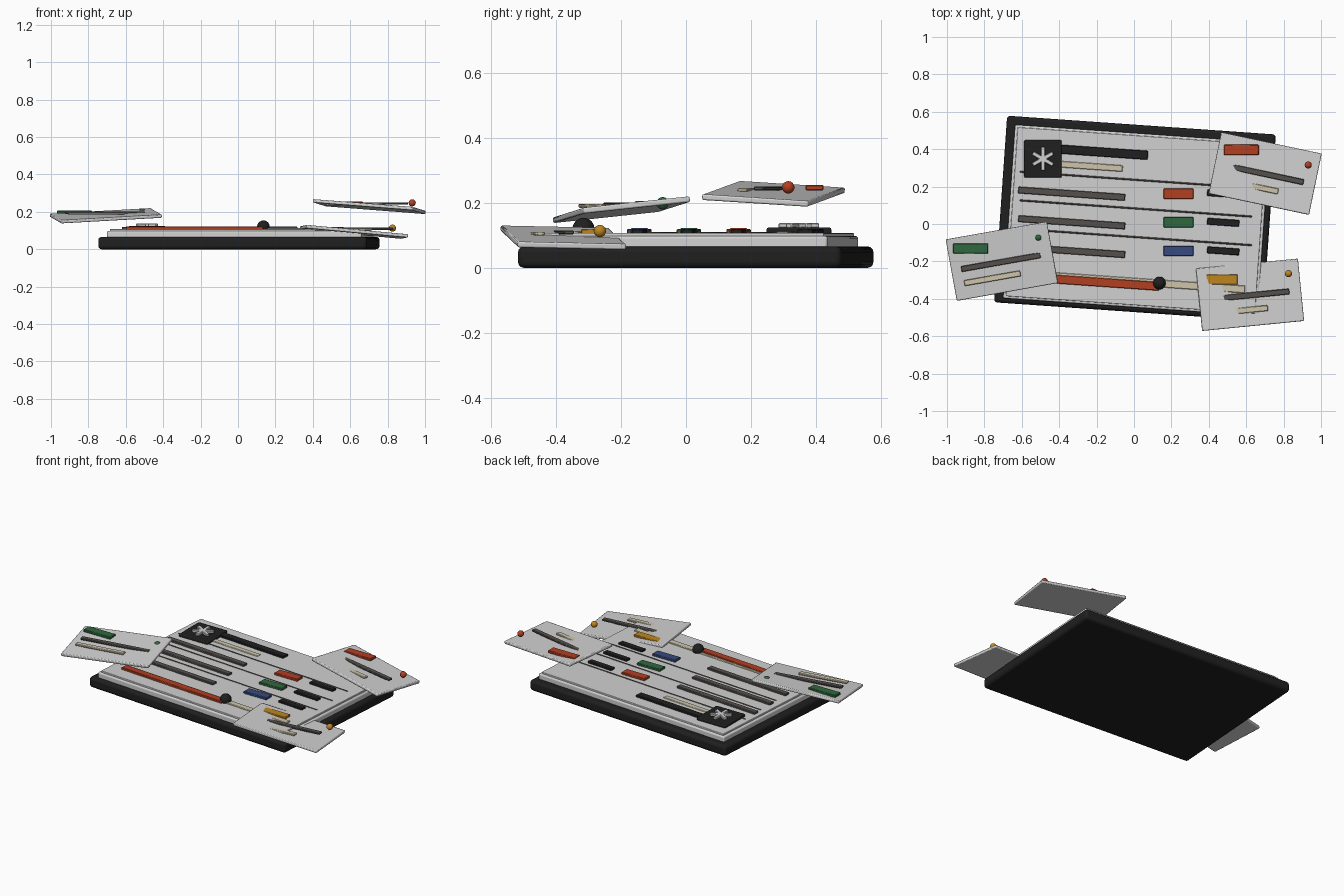
import bpy
from math import radians, atan, sin, cos
from mathutils import Matrix, Vector

cube = bpy.data.objects.get("Cube")
if cube:
    bpy.data.objects.remove(cube, do_unlink=True)


def material(name, r, g, b):
    m = bpy.data.materials.new(name)
    m.use_nodes = True
    m.diffuse_color = (r, g, b, 1)
    m.node_tree.nodes["Principled BSDF"].inputs["Base Color"].default_value = (r, g, b, 1)
    return m


BLACK = material("black", .014, .014, .015)
PAPER = material("paper", .64, .64, .64)
GREY = material("dark_grey", .09, .08, .075)
BEIGE = material("beige", .62, .56, .41)
RED = material("red", .45, .05, .016)
GREEN = material("green", .03, .14, .05)
BLUE = material("blue", .04, .07, .21)
AMBER = material("amber", .52, .24, .015)

TILT = radians(-4)      # yaw shared by the tablet and its bars
TOP = .108              # height of the page surface


def finish(obj, name, mat):
    obj.name = name
    obj.data.materials.append(mat)
    bpy.ops.object.shade_smooth_by_angle(angle=radians(35))


def box(name, mat, centre, size, rot=None, bevel=.004, segments=2):
    """Bevelled block; rot is a yaw angle or a rotation matrix."""
    bpy.ops.mesh.primitive_cube_add(size=1)
    o = bpy.context.object
    o.data.transform(Matrix.Diagonal((*size, 1)))
    if not isinstance(rot, Matrix):
        rot = Matrix.Rotation(rot or 0, 4, 'Z')
    o.matrix_world = Matrix.Translation(centre) @ rot
    finish(o, name, mat)
    mod = o.modifiers.new("soft_edges", 'BEVEL')
    mod.width, mod.segments = bevel, segments
    return o


def bar(name, mat, x, y, top, length, width, yaw=TILT, depth=.016):
    """Flat bar given by the height of its upper face."""
    return box(name, mat, (x, y, top - depth / 2), (length, width, depth), yaw, .003, 1)


def ball(name, mat, centre, radius):
    bpy.ops.mesh.primitive_uv_sphere_add(segments=24, ring_count=12, radius=radius, location=centre)
    finish(bpy.context.object, name, mat)


def turned(x, y, yaw):
    return x * cos(yaw) - y * sin(yaw), x * sin(yaw) + y * cos(yaw)


def slab(name, mat, u, v, low, high, width, depth, bevel):
    """Tablet layer placed in the tablet's own turned frame."""
    dx, dy = turned(u, v, TILT)
    box(name, mat, (.005 + dx, .03 + dy, (low + high) / 2),
        (width, depth, high - low), TILT, bevel, 3)


# Tablet: dark base, pale board and thin page
slab("base", BLACK, 0, 0, 0, .066, 1.44, 1, .018)
slab("board", PAPER, .008, -.01, .055, .098, 1.364, .93, .008)
slab("page", PAPER, .008, -.01, .09, TOP, 1.335, .905, .003)

# Header: emblem plate with six-armed star, title and subtitle
box("emblem_plate", BLACK, (-.487, .348, .113), (.2, .2, .022), 0, .006)
for i in range(3):
    box(f"star_bar_{i + 1}", PAPER, (-.487, .348, .13), (.022, .125, .016),
        radians(60 * i), .003, 1)
bar("title_bar", BLACK, -.18, .385, .12, .51, .048)
bar("subtitle_bar", BEIGE, -.24, .309, .112, .36, .034)

# Table rows: label, colour swatch, value, with a divider above each
for i, colour in enumerate((RED, GREEN, BLUE)):
    y = .162 - .153 * i
    bar(f"divider_{i + 1}", GREY, .01, y + .074, .111, 1.245, .009)
    bar(f"row_label_{i + 1}", GREY, -.333, y, .12, .573, .036)
    bar(f"row_swatch_{i + 1}", colour, .238, y, .122, .16, .055, 0)
    bar(f"row_value_{i + 1}", BLACK, .477, y, .12, .172, .036)

# Slider: track, filled part and knob
bar("slider_track", BEIGE, -.005, -.308, .114, 1.2, .04)
bar("slider_fill", RED, -.232, -.308, .121, .735, .046)
ball("slider_knob", BLACK, (.136, -.316, .12), .034)


# Floating cards: tilted sheet with level bars, a swatch and a ball
def card(side, colour, x, y, top, yaw, slope_x, slope_y):
    yaw = radians(yaw)
    rot = (Matrix.Rotation(yaw, 4, 'Z') @ Matrix.Rotation(-atan(slope_x), 4, 'Y')
           @ Matrix.Rotation(atan(slope_y), 4, 'X'))
    box(side + "_card", PAPER, Vector((x, y, top)) - rot @ Vector((0, 0, .009)),
        (.55, .335, .018), rot, .005)

    def at(u, v):
        dx, dy = turned(u, v, yaw)
        return x + dx, y + dy

    bar(side + "_card_swatch", colour, *at(-.152, .097), top + .018, .187, .055, 0)
    bar(side + "_card_heading", GREY, *at(-.005, -.003), top + .013, .43, .031, yaw, .012)
    bar(side + "_card_note", BEIGE, *at(-.065, -.08), top + .009, .305, .031, yaw, .012)
    ball(side + "_card_ball", colour, (*at(.215, .092), top + .011), .019)


card("right", GREEN, -.707, -.2, .188, 10, .055, .105)
card("back_left", RED, .702, .27, .237, -12, -.076, -.063)
card("front_left", AMBER, .621, -.378, .102, 5.6, -.092, -.021)
